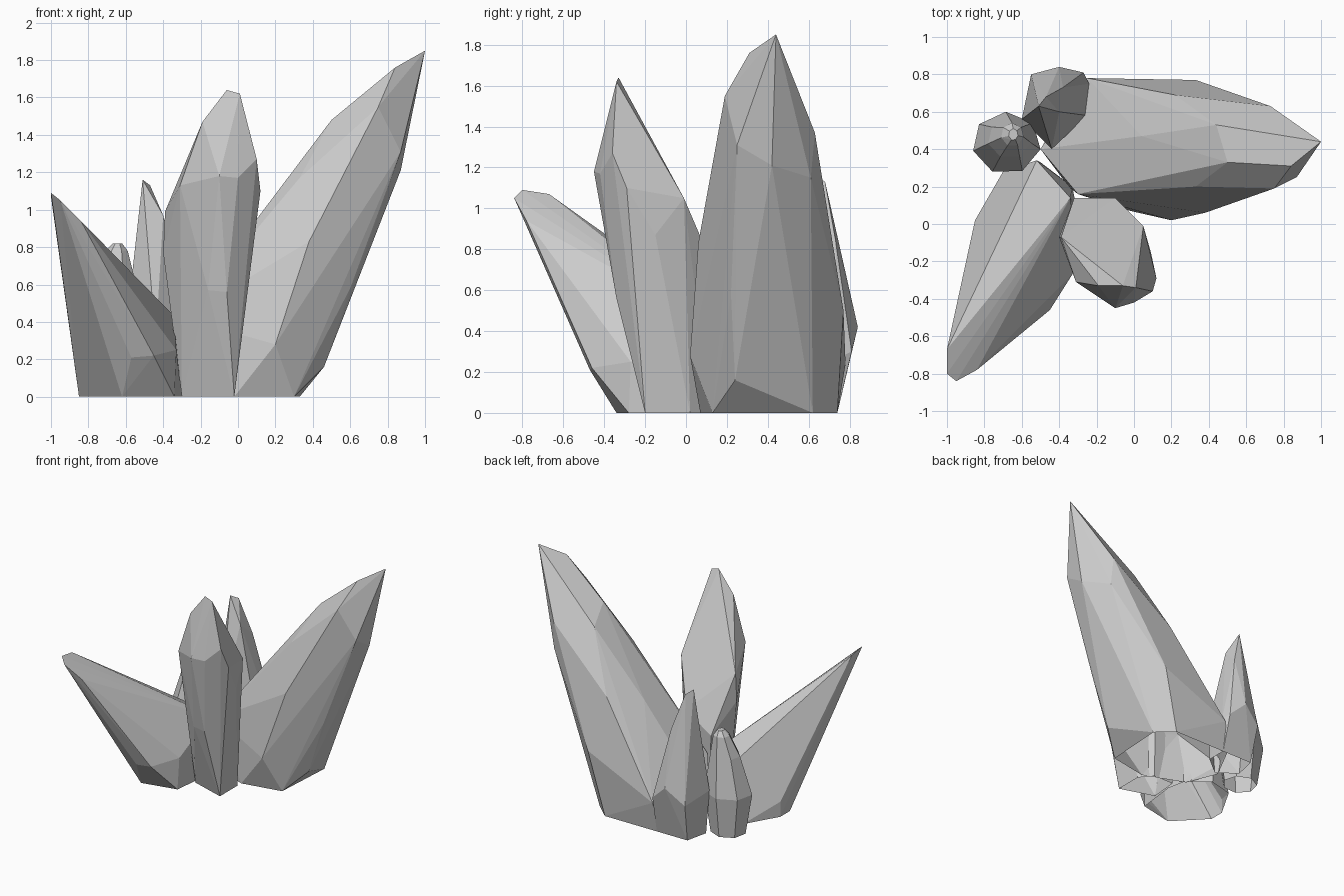
import bpy, bmesh, math

default_cube = bpy.data.objects.get("Cube")
if default_cube:
    bpy.data.objects.remove(default_cube, do_unlink=True)

# Single grey stone colour
stone = bpy.data.materials.new("grey_stone")
stone.use_nodes = True
stone.diffuse_color = (0.6, 0.6, 0.6, 1)
shader = next(n for n in stone.node_tree.nodes if n.type == 'BSDF_PRINCIPLED')
shader.inputs["Base Color"].default_value = stone.diffuse_color
shader.inputs["Roughness"].default_value = 0.8


def section(sides, turn, height, left, right, front, back):
    """Polygon fitted to the given extents at one height."""
    angles = [math.radians(turn) + math.tau * i / sides for i in range(sides)]
    xs = [math.cos(a) for a in angles]
    ys = [math.sin(a) for a in angles]

    def fit(values, low, high):
        a, b = min(values), max(values)
        return [low + (v - a) / (b - a) * (high - low) for v in values]

    return [(x, y, height) for x, y in zip(fit(xs, left, right), fit(ys, front, back))]


def crystal(name, corners):
    """Faceted shard: the convex skin around its corners, open underneath."""
    bm = bmesh.new()
    for corner in corners:
        bm.verts.new(corner)
    result = bmesh.ops.convex_hull(bm, input=bm.verts)
    spare = {g for key in ("geom_interior", "geom_unused") for g in result[key]
             if isinstance(g, bmesh.types.BMVert)}
    bmesh.ops.delete(bm, geom=list(spare), context='VERTS')
    bmesh.ops.recalc_face_normals(bm, faces=bm.faces)
    # Merge nearly coplanar triangles into broad flat facets
    bmesh.ops.dissolve_limit(bm, angle_limit=math.radians(4),
                             verts=bm.verts, edges=bm.edges)
    underside = [f for f in bm.faces if all(v.co.z < 0.001 for v in f.verts)]
    bmesh.ops.delete(bm, geom=underside, context='FACES')
    mesh = bpy.data.meshes.new(name)
    bm.to_mesh(mesh)
    bm.free()
    mesh.materials.append(stone)
    shard = bpy.data.objects.new(name, mesh)
    bpy.context.collection.objects.link(shard)


# Large shard, leaning to the left
base = [(-.02, .07, 0), (.3, .13, 0), (.33, .62, 0), (.2, .74, 0),
        (-.3, .74, 0), (-.45, .45, 0), (-.35, .2, 0)]
waist = [(.2, .02, .28), (.46, .24, .16), (.38, .06, .83), (.6, .22, .58),
         (.55, .61, .6), (.33, .77, .5), (-.25, .78, .24), (-.3, .16, .42),
         (-.5, .4, .12)]
shoulder = [(.04, .27, .87), (.04, .47, .87), (.22, .69, .93), (.33, .2, 1.17),
            (.44, .53, 1.37), (.5, .33, 1.48), (.75, .19, 1.55),
            (.87, .25, 1.31), (.87, .42, 1.21), (.74, .61, 1.15),
            (.73, .63, 1.37)]
crystal("large_leaning_crystal",
        base + waist + shoulder + [(.84, .31, 1.76), (1, .44, 1.85)])

# Tall upright shard
base = [(-.3, -.11, 0), (-.02, -.2, 0), (-.02, .02, 0),
        (-.1, .12, 0), (-.28, .12, 0)]
waist = [(-.16, -.33, .57), (-.06, -.34, .56), (-.34, -.05, .3),
         (-.4, -.07, .77), (-.32, .14, .55), (-.1, .14, .7), (.09, -.15, .87)]
shoulder = [(-.39, -.07, .99), (-.31, -.31, 1.13), (-.1, -.45, 1.18),
            (0, -.42, 1.17), (.12, -.29, 1.1), (.05, -.01, 1.05),
            (.1, -.36, 1.27), (.06, -.35, 1.43), (-.19, -.33, 1.47)]
crystal("centre_crystal",
        base + waist + shoulder + [(-.06, -.33, 1.64), (.01, -.34, 1.62)])

# Shard leaning to the front
base = [(-.85, .02, 0), (-.85, -.1, 0), (-.62, -.34, 0), (-.34, -.28, 0),
        (-.3, .05, 0), (-.33, .2, 0), (-.5, .33, 0), (-.7, .28, 0)]
waist = [(-.57, -.47, .21), (-.45, -.46, .22), (-.33, -.27, .25),
         (-.34, .14, .43), (-.52, .34, .35), (-.85, .02, .12)]
tip = [(-.84, -.78, .94), (-.95, -.84, 1.05), (-1, -.8, 1.09), (-1, -.67, 1.07)]
crystal("front_leaning_crystal", base + waist + tip)

# Small shard at the back
base = [(-.53, .74, 0), (-.26, .74, 0), (-.26, .58, 0), (-.42, .45, 0),
        (-.57, .56, 0)]
waist = [(-.24, .75, .27), (-.27, .81, .3), (-.4, .84, .42), (-.55, .8, .3),
         (-.6, .56, .35), (-.44, .4, .3), (-.25, .58, .3)]
tip = [(-.57, .6, .65), (-.4, .6, .97), (-.38, .73, .85),
       (-.51, .63, 1.16), (-.47, .68, 1.13)]
crystal("back_small_crystal", base + waist + tip)

# Smallest shard, stacked from regular outlines
outlines = [
    (0, -.81, -.55, .32, .56),
    (.32, -.86, -.5, .28, .6),
    (.62, -.78, -.55, .36, .56),
    (.78, -.71, -.59, .42, .54),
    (.82, -.67, -.62, .45, .51),
]
crystal("side_small_crystal",
        [corner for outline in outlines for corner in section(7, 40, *outline)])
